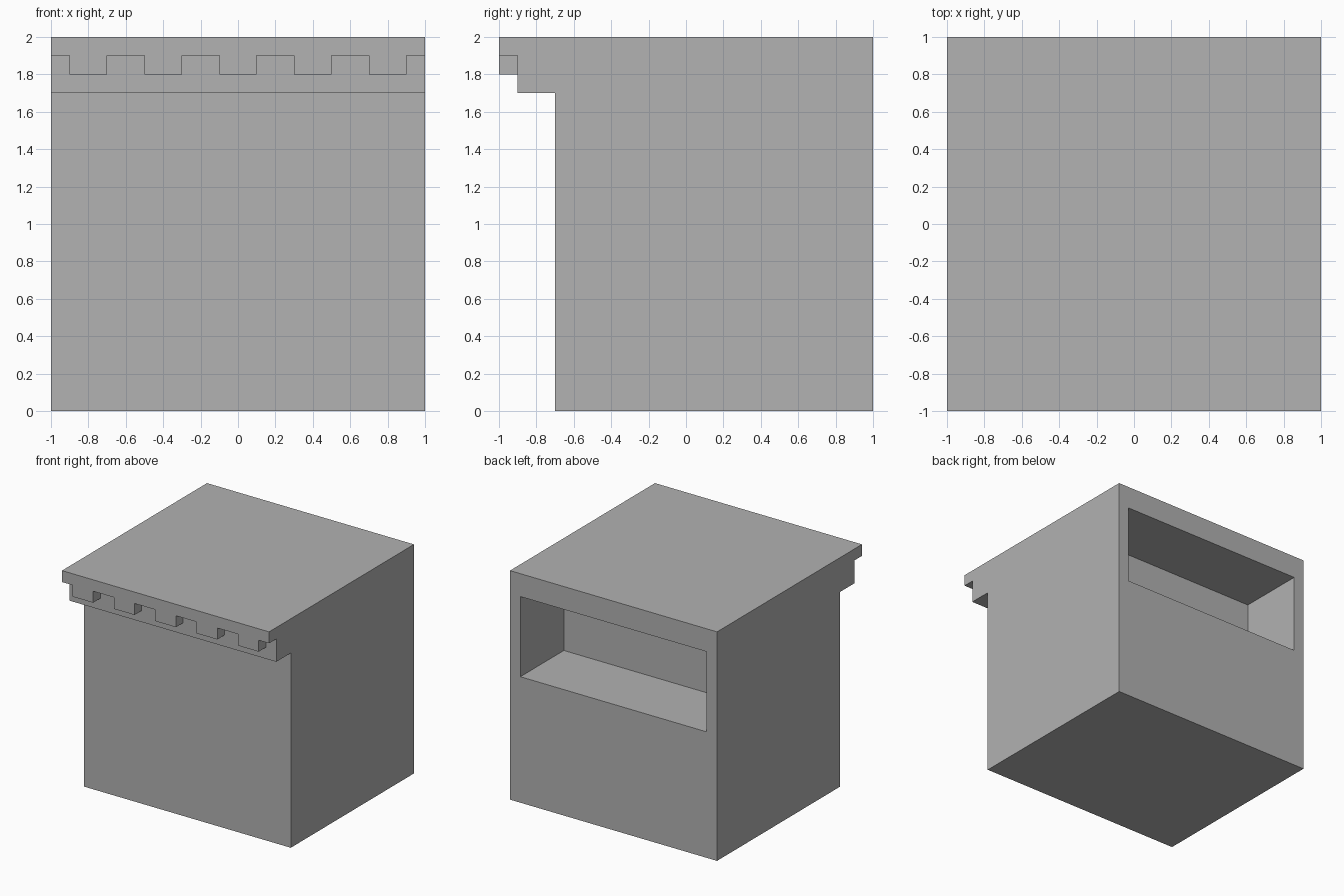
import bpy
import bmesh
from mathutils import Vector

cube = bpy.data.objects.get("Cube")
if cube:
    bpy.data.objects.remove(cube, do_unlink=True)

# One plain grey for everything
grey = bpy.data.materials.new("plain grey")
grey.use_nodes = True
colour = (0.445, 0.445, 0.445, 1)
grey.diffuse_color = colour
grey.node_tree.nodes["Principled BSDF"].inputs["Base Color"].default_value = colour


def add_object(name, bm):
    bmesh.ops.recalc_face_normals(bm, faces=bm.faces)
    mesh = bpy.data.meshes.new(name)
    bm.to_mesh(mesh)
    bm.free()
    mesh.materials.append(grey)
    obj = bpy.data.objects.new(name, mesh)
    bpy.context.collection.objects.link(obj)
    return obj


# Wall block with stepped cornice: side profile (y, z) swept across x
profile = [(1, 0), (1, 2), (-1, 2), (-1, 1.9), (-0.9, 1.9),
           (-0.9, 1.7), (-0.7, 1.7), (-0.7, 0)]
bm = bmesh.new()
end = bm.faces.new([bm.verts.new((-1, y, z)) for y, z in profile])
swept = bmesh.ops.extrude_face_region(bm, geom=[end])["geom"]
bmesh.ops.translate(bm, vec=(2, 0, 0),
                    verts=[v for v in swept if isinstance(v, bmesh.types.BMVert)])
bmesh.ops.recalc_face_normals(bm, faces=bm.faces)

# Wide niche sunk into the back wall
back = max(bm.faces, key=lambda f: f.normal.y)
bmesh.ops.inset_region(bm, faces=[back], thickness=0.1, use_even_offset=True)
for v in back.verts:
    v.co.z = 1.8 if v.co.z > 1 else 1.1
recess = bmesh.ops.extrude_discrete_faces(bm, faces=[back])["faces"][0]
bmesh.ops.translate(bm, vec=Vector((0, -0.6, 0)), verts=recess.verts)
add_object("wall_block", bm)

# Row of square teeth tucked under the cornice lip
for i in range(5):
    bm = bmesh.new()
    bmesh.ops.create_cube(bm, size=1)
    bmesh.ops.scale(bm, vec=(0.2, 0.1, 0.1), verts=bm.verts)
    tooth = add_object(f"cornice_tooth_{i + 1}", bm)
    tooth.location = (-0.8 + 0.4 * i, -0.95, 1.85)
